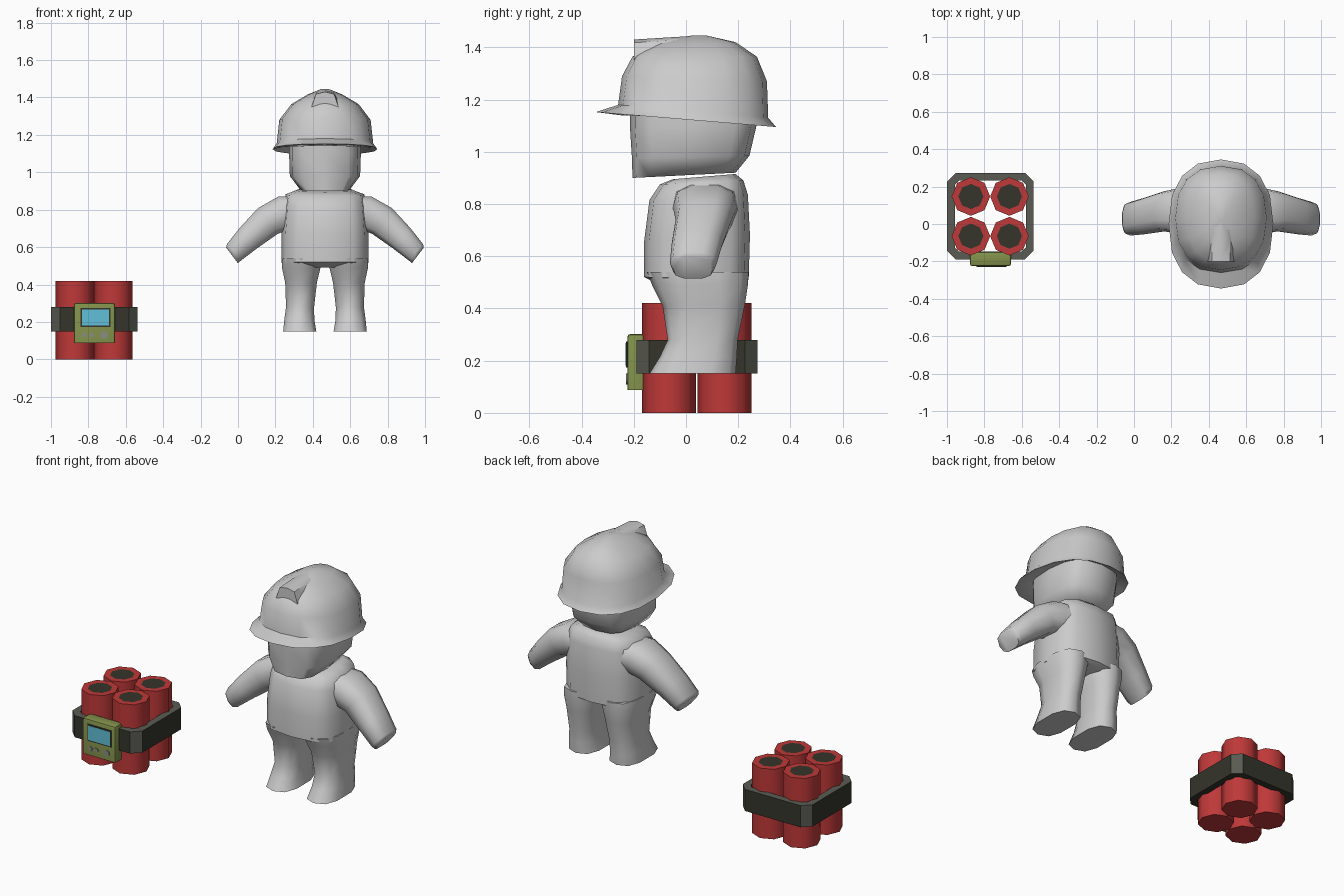
import bpy, bmesh, math
from mathutils import Vector, Matrix

if "Cube" in bpy.data.objects:
    bpy.data.objects.remove(bpy.data.objects["Cube"])


def material(name, rgb):
    m = bpy.data.materials.new(name)
    m.diffuse_color = (*rgb, 1)
    m.use_nodes = True
    m.node_tree.nodes["Principled BSDF"].inputs["Base Color"].default_value = m.diffuse_color
    return m


GREY = material("light grey", (0.6, 0.6, 0.6))
RED = material("red", (0.52, 0.04, 0.04))
DARK = material("dark olive black", (0.035, 0.035, 0.025))
EDGE = material("worn grey", (0.10, 0.105, 0.085))
GREEN = material("olive green", (0.22, 0.28, 0.07))
CYAN = material("cyan screen", (0.12, 0.52, 0.68))
BUTTON = material("button grey", (0.25, 0.27, 0.22))


def finish(name, bm, mats, angle=45):
    bmesh.ops.recalc_face_normals(bm, faces=bm.faces[:])
    me = bpy.data.meshes.new(name)
    bm.to_mesh(me)
    bm.free()
    ob = bpy.data.objects.new(name, me)
    bpy.context.collection.objects.link(ob)
    for m in mats:
        me.materials.append(m)
    bpy.ops.object.select_all(action='DESELECT')
    ob.select_set(True)
    bpy.context.view_layer.objects.active = ob
    if angle:
        bpy.ops.object.shade_smooth_by_angle(angle=math.radians(angle))
    return ob


def loft(rings, closed=False):
    """Skin a list of equal point rings; cap the ends or join them up."""
    bm = bmesh.new()
    vs = [[bm.verts.new(p) for p in r] for r in rings]
    n = len(vs[0])
    pairs = list(zip(vs, vs[1:])) + ([(vs[-1], vs[0])] if closed else [])
    for a, b in pairs:
        for i in range(n):
            j = (i + 1) % n
            bm.faces.new((a[i], a[j], b[j], b[i]))
    if not closed:
        bm.faces.new(vs[0])
        bm.faces.new(vs[-1])
    return bm


def spow(v, e):
    return math.copysign(abs(v) ** e, v)


def ring(cx, hw, yf, yb, zf, zb=None, n=12, e=0.75):
    """Rounded section: half width, front y, back y, height at front and back."""
    zb = zf if zb is None else zb
    pts = []
    for i in range(n):
        a = 2 * math.pi * i / n
        t = spow(math.cos(a), e)
        pts.append(Vector((cx + hw * spow(math.sin(a), e),
                           (yf + yb) / 2 + t * (yb - yf) / 2,
                           zf + (zb - zf) * (t + 1) / 2)))
    return pts


def box(name, lo, hi, mat, bevel=0):
    bm = bmesh.new()
    lo, hi = Vector(lo), Vector(hi)
    bmesh.ops.create_cube(bm, size=1, matrix=Matrix.Translation((lo + hi) / 2) @ Matrix.Diagonal((*(hi - lo), 1)))
    if bevel:
        es = [e for e in bm.edges if all(v.co.z > (lo.z + hi.z) / 2 for v in e.verts)
              or abs(e.verts[0].co.z - e.verts[1].co.z) > 0.01]
        bmesh.ops.bevel(bm, geom=es, offset=bevel, segments=2, profile=0.5, affect='EDGES')
    return finish(name, bm, [mat], 40)


CX = 0.465  # centre line of the figure

# Torso
finish("torso", loft([ring(CX, hw, yf, yb, zf, zb, e=0.65) for hw, yf, yb, zf, zb in (
    (0.16, -0.10, 0.20, 0.49, 0.49), (0.232, -0.16, 0.24, 0.52, 0.51),
    (0.232, -0.16, 0.245, 0.66, 0.68), (0.22, -0.14, 0.237, 0.815, 0.835),
    (0.21, -0.10, 0.22, 0.875, 0.89), (0.15, -0.05, 0.19, 0.895, 0.915))]), [GREY], 60)

# Head
finish("head", loft([ring(CX, *r, e=0.6) for r in (
    (0.135, -0.205, 0.19, 0.90, 0.92), (0.188, -0.207, 0.243, 0.975, 0.985),
    (0.192, -0.215, 0.27, 1.10), (0.19, -0.215, 0.27, 1.20))]), [GREY], 60)

# Helmet with flared brim
finish("helmet", loft([ring(CX, *r, n=16, e=0.85) for r in (
    (0.20, -0.22, 0.27, 1.16, 1.14), (0.245, -0.25, 0.305, 1.14, 1.12),
    (0.28, -0.345, 0.345, 1.152, 1.095), (0.258, -0.26, 0.315, 1.18, 1.13),
    (0.244, -0.245, 0.31, 1.29, 1.27), (0.18, -0.205, 0.272, 1.365, 1.364),
    (0.09, -0.12, 0.19, 1.415, 1.42), (0.02, 0.02, 0.08, 1.445))]), [GREY], 50)

# Crest ridge on top of the helmet front
crest = []
for y, z0, z1, w in ((-0.20, 1.34, 1.43, 0.075), (-0.07, 1.38, 1.438, 0.075), (0.06, 1.41, 1.446, 0.05)):
    crest.append([Vector((CX + x * w, y, z)) for x, z in
                  ((-1, z0), (-0.65, z1 - 0.012), (0, z1), (0.65, z1 - 0.012), (1, z0))])
finish("helmet_crest", loft(crest), [GREY], 50)

for side, s in (("left", -1), ("right", 1)):
    # Legs with feet
    finish(side + "_leg", loft([ring(CX + s * c, *r, n=10, e=0.75) for c, *r in (
        (0.125, 0.107, -0.15, 0.24, 0.54), (0.127, 0.107, -0.13, 0.237, 0.49),
        (0.128, 0.088, -0.09, 0.225, 0.41), (0.133, 0.078, -0.07, 0.198, 0.28),
        (0.137, 0.083, -0.10, 0.195, 0.215), (0.135, 0.092, -0.14, 0.19, 0.15))]), [GREY], 60)
    # Arms: sections square to a sloping path
    rings = []
    for dx, z, h, yf, yb, tilt in (
            (0.12, 0.785, 0.095, -0.06, 0.205, 10), (0.21, 0.785, 0.097, -0.05, 0.195, 25),
            (0.305, 0.74, 0.09, -0.04, 0.175, 38), (0.41, 0.647, 0.074, -0.055, 0.14, 43),
            (0.485, 0.573, 0.06, -0.062, 0.118, 43), (0.497, 0.556, 0.054, -0.05, 0.105, 37)):
        t = math.radians(tilt)
        sec = ring(0, h, yf, yb, 0, n=10, e=0.7)
        rings.append([Vector((CX + s * (dx + p.x * math.sin(t)), p.y, z + p.x * math.cos(t))) for p in sec])
    finish(side + "_arm", loft(rings), [GREY], 60)

# Four octagonal sticks with dark end discs
for i, (x, y) in enumerate(((-0.872, -0.065), (-0.666, -0.065), (-0.872, 0.147), (-0.666, 0.147))):
    bm = bmesh.new()
    bmesh.ops.create_cone(bm, cap_ends=True, segments=8, radius1=0.103, radius2=0.103, depth=0.42,
                          matrix=Matrix.Translation((x, y, 0.21)))
    bm.normal_update()
    top = max(bm.faces, key=lambda f: f.calc_center_median().z)
    bmesh.ops.inset_region(bm, faces=[top], thickness=0.036)
    top.material_index = 1
    finish("stick_%d" % (i + 1), bm, [RED, DARK], 50)


# Hollow strap with chamfered corners
def strap_outline(inset, z):
    hx, hy, c = 0.232 - inset, 0.232 - inset, 0.048 - inset * 0.6
    return [Vector((-0.768 + px, 0.042 + py, z)) for px, py in (
        (hx, -hy + c), (hx, hy - c), (hx - c, hy), (-hx + c, hy),
        (-hx, hy - c), (-hx, -hy + c), (-hx + c, -hy), (hx - c, -hy))]


bm = loft([strap_outline(0, 0.15), strap_outline(0, 0.28),
           strap_outline(0.042, 0.28), strap_outline(0.042, 0.15)], closed=True)
bmesh.ops.recalc_face_normals(bm, faces=bm.faces[:])
for f in bm.faces:
    diagonal = min(abs(f.normal.x), abs(f.normal.y)) > 0.3
    f.material_index = 1 if f.normal.z > 0.5 or diagonal else 0
finish("strap", bm, [DARK, EDGE], 30)

# Timer box, screen and buttons
box("timer_box", (-0.877, -0.225, 0.088), (-0.658, -0.15, 0.302), GREEN, 0.012)
box("screen_border", (-0.841, -0.229, 0.174), (-0.683, -0.222, 0.274), DARK)
box("screen", (-0.834, -0.231, 0.181), (-0.690, -0.225, 0.267), CYAN)
for i, (x, r) in enumerate(((-0.823, 0.013), (-0.783, 0.013), (-0.716, 0.021))):
    bm = bmesh.new()
    bmesh.ops.create_cone(bm, cap_ends=True, segments=10, radius1=r, radius2=r, depth=0.009,
                          matrix=Matrix.Translation((x, -0.2255, 0.13)) @ Matrix.Rotation(math.pi / 2, 4, 'X'))
    finish("button_%d" % (i + 1), bm, [BUTTON], 40)
